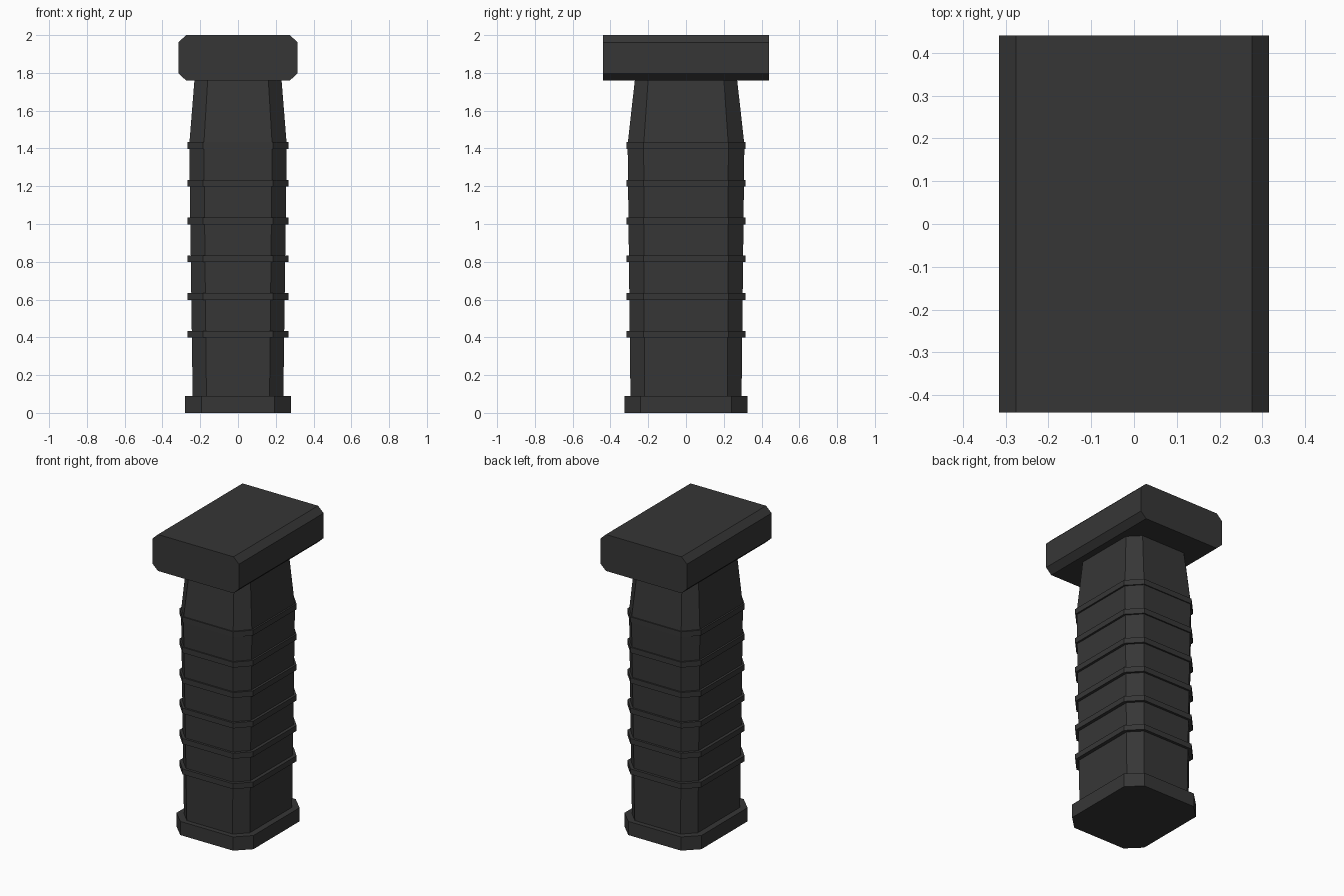
import bpy, bmesh

if "Cube" in bpy.data.objects:
    bpy.data.objects.remove(bpy.data.objects["Cube"])

mat = bpy.data.materials.new("charcoal grey")
mat.diffuse_color = (0.037, 0.037, 0.037, 1)
mat.use_nodes = True
mat.node_tree.nodes["Principled BSDF"].inputs["Base Color"].default_value = mat.diffuse_color


def add_object(name, bm):
    bmesh.ops.recalc_face_normals(bm, faces=bm.faces)
    mesh = bpy.data.meshes.new(name)
    bm.to_mesh(mesh)
    bm.free()
    mesh.materials.append(mat)
    obj = bpy.data.objects.new(name, mesh)
    bpy.context.collection.objects.link(obj)
    return obj


def octagon(hx, hy, fx, fy):
    """Chamfered rectangle: half sizes hx, hy and half lengths of the flats fx, fy."""
    return [(fx, -hy), (hx, -fy), (hx, fy), (fx, hy),
            (-fx, hy), (-hx, fy), (-hx, -fy), (-fx, -hy)]


def loft(name, sections):
    """Closed solid through octagon sections (z, hx, hy, fx, fy)."""
    bm = bmesh.new()
    rings = [[bm.verts.new((x, y, z)) for x, y in octagon(*dims)]
             for z, *dims in sections]
    for a, b in zip(rings, rings[1:]):
        for i in range(8):
            j = (i + 1) % 8
            bm.faces.new((a[i], a[j], b[j], b[i]))
    bm.faces.new(rings[0][::-1])
    bm.faces.new(rings[-1])
    return add_object(name, bm)


# Tapered grip body
loft("grip_body", [(0.08, 0.24, 0.294, 0.167, 0.22),
                   (1.42, 0.258, 0.309, 0.181, 0.224),
                   (1.77, 0.23, 0.27, 0.16, 0.20)])

# Butt plate at the bottom
base = (0.28, 0.326, 0.192, 0.24)
loft("base_plate", [(0, *base), (0.09, *base)])

# Raised grip ribs
rib = (0.268, 0.315, 0.184, 0.226)
for i in range(6):
    z = 0.398 + 0.2 * i
    loft(f"grip_rib_{i + 1}", [(z, *rib), (z + 0.036, *rib)])

# Mounting block: chamfered profile in x-z, extruded along y
bm = bmesh.new()
profile = octagon(0.315, 0.12, 0.275, 0.082)
face = bm.faces.new([bm.verts.new((x, -0.44, 1.88 + z)) for x, z in profile])
ext = bmesh.ops.extrude_face_region(bm, geom=[face], use_keep_orig=True)
bmesh.ops.translate(bm, vec=(0, 0.88, 0),
                    verts=[v for v in ext["geom"] if isinstance(v, bmesh.types.BMVert)])
add_object("mount_block", bm)
